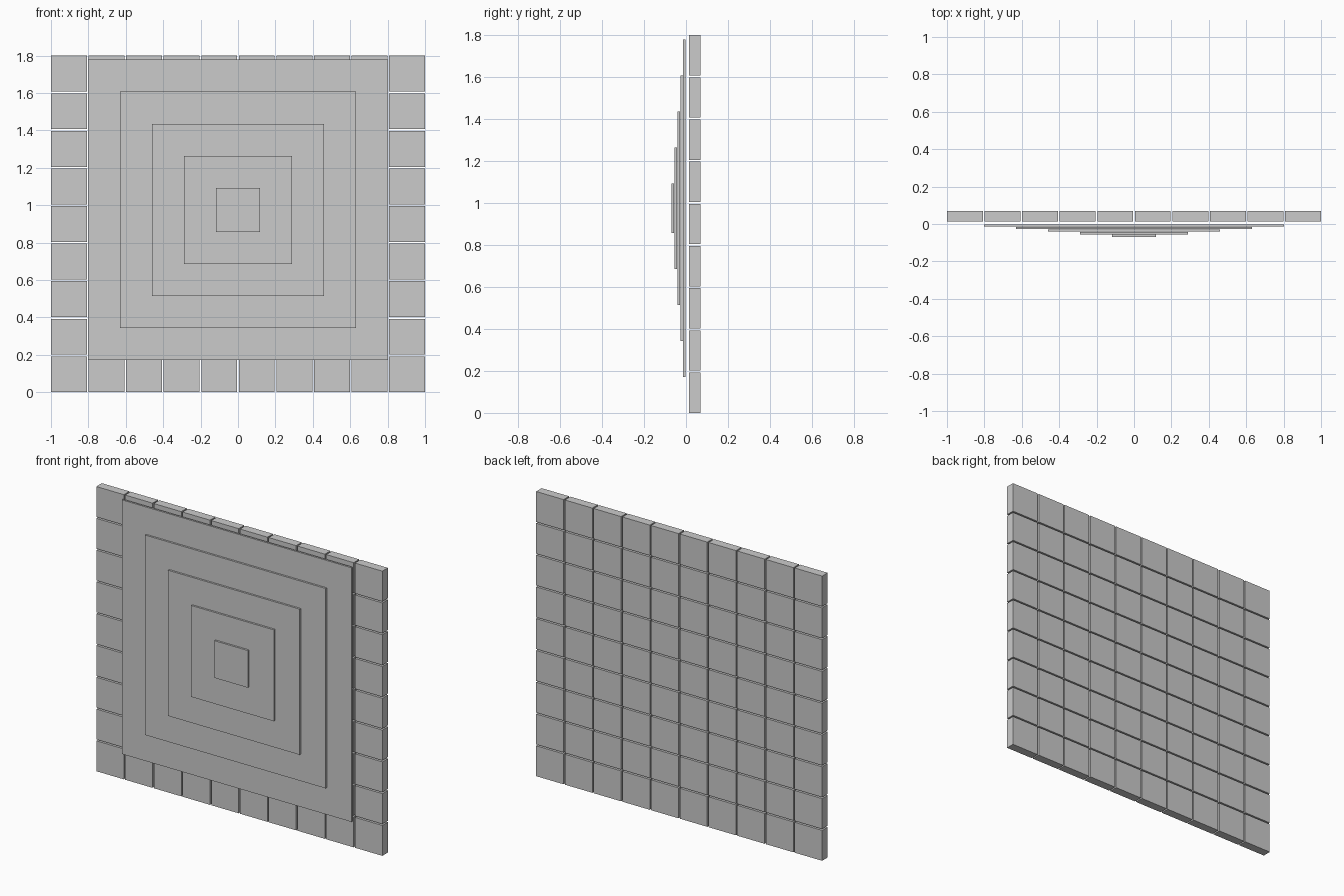
import bpy

if "Cube" in bpy.data.objects:
    bpy.data.objects.remove(bpy.data.objects["Cube"])

grey = bpy.data.materials.new("neutral_grey")
grey.diffuse_color = (0.6, 0.6, 0.6, 1)
grey.use_nodes = True
grey.node_tree.nodes["Principled BSDF"].inputs["Base Color"].default_value = grey.diffuse_color


def box(name, center, size):
    bpy.ops.mesh.primitive_cube_add(size=1, location=center)
    ob = bpy.context.object
    ob.name = name
    ob.scale = size
    bpy.ops.object.transform_apply(location=False, rotation=False, scale=True)
    ob.data.materials.append(grey)
    return ob


# Wall of square tiles, ten columns by nine rows
COLS, ROWS = 10, 9
TILE, PITCH = 0.192, 1.808 / 9
tile = box("wall_tiles", (-1 + TILE / 2, 0.041, TILE / 2), (TILE, 0.055, TILE))
for axis, count in ((0, COLS), (2, ROWS)):
    arr = tile.modifiers.new("repeat", 'ARRAY')
    arr.count = count
    arr.use_relative_offset = False
    arr.use_constant_offset = True
    offset = [0, 0, 0]
    offset[axis] = PITCH
    arr.constant_offset_displace = offset

# Stepped square plates shrinking toward the front
for i in range(5):
    side = 2 * (0.803 - 0.1714 * i)
    box(f"stepped_plate_{i + 1}", (0, -0.0075 - 0.0138 * i, 0.975), (side, 0.012, side))
